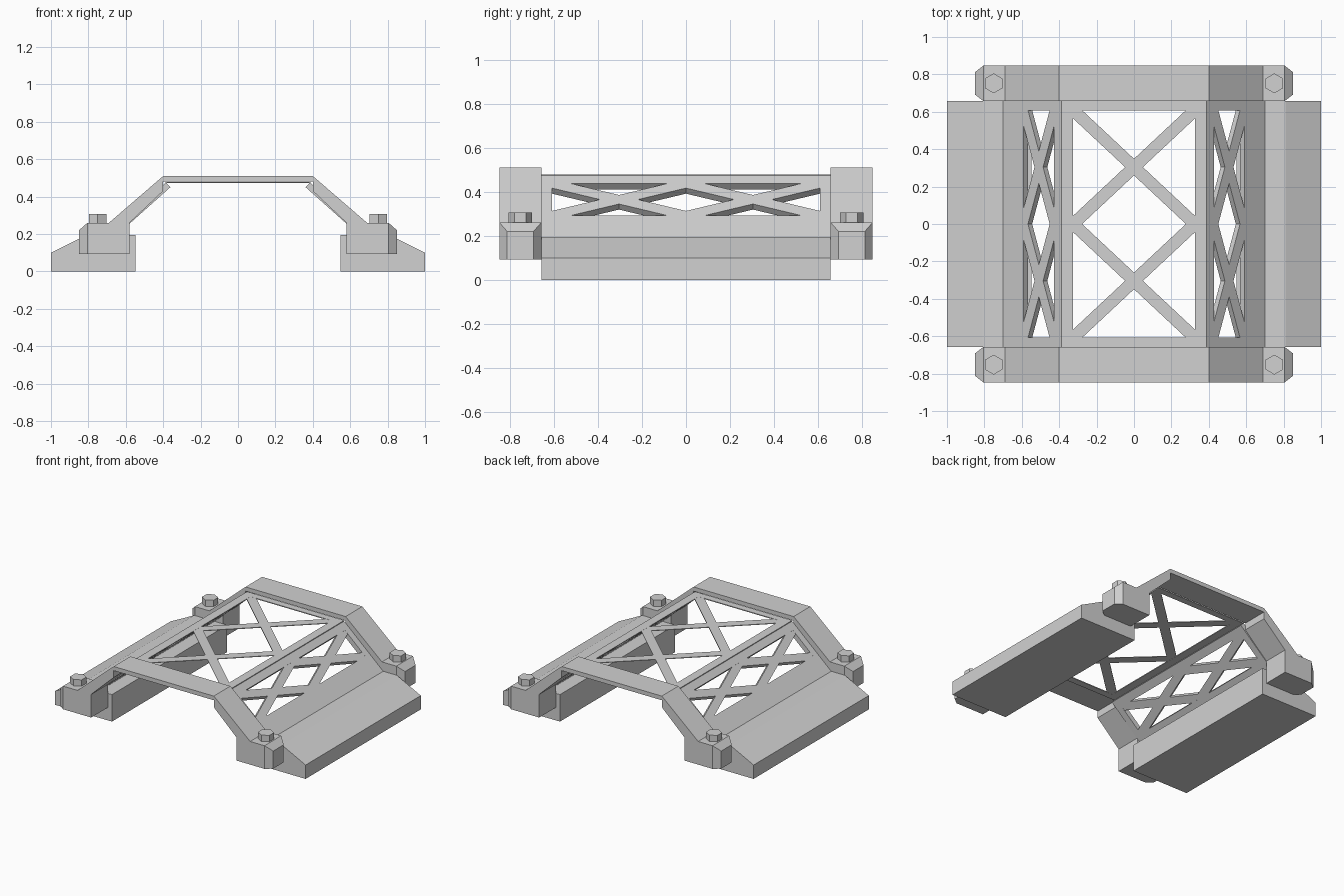
import bpy, bmesh, math
from mathutils import Vector

if "Cube" in bpy.data.objects:
    bpy.data.objects.remove(bpy.data.objects["Cube"])

steel = bpy.data.materials.new("light_grey_metal")
steel.diffuse_color = (0.64, 0.64, 0.64, 1)
steel.use_nodes = True
steel.node_tree.nodes["Principled BSDF"].inputs["Base Color"].default_value = steel.diffuse_color


def finish(name, bm, mirror=(False, False)):
    """Turn a bmesh into an object, optionally mirrored over x and y."""
    bmesh.ops.recalc_face_normals(bm, faces=bm.faces)
    me = bpy.data.meshes.new(name)
    bm.to_mesh(me)
    bm.free()
    me.materials.append(steel)
    ob = bpy.data.objects.new(name, me)
    bpy.context.collection.objects.link(ob)
    if any(mirror):
        mod = ob.modifiers.new("mirror", 'MIRROR')
        mod.use_axis = (mirror[0], mirror[1], False)
        mod.use_mirror_merge = False
    return ob


def loft(bm, ring_a, ring_b):
    """Closed solid between two matching rings of points."""
    a = [bm.verts.new(p) for p in ring_a]
    b = [bm.verts.new(p) for p in ring_b]
    bm.faces.new(a)
    bm.faces.new(b[::-1])
    n = len(a)
    for i in range(n):
        bm.faces.new((a[i], b[i], b[(i + 1) % n], a[(i + 1) % n]))


def extrude_y(name, profile, y0, y1, mirror):
    bm = bmesh.new()
    loft(bm, [(x, y0, z) for x, z in profile], [(x, y1, z) for x, z in profile])
    return finish(name, bm, mirror)


def truss(name, origin, across, normal, outer, window, thick, bar, mirror):
    """Rim with a window crossed by two X braces; long axis runs along y."""
    origin, across, normal = Vector(origin), Vector(across), Vector(normal)
    bm = bmesh.new()
    Y, W = 0.657, 0.608

    def plate(pts, inset=0.0):
        base = [origin + across * b + Vector((0, y, 0)) for b, y in pts]
        loft(bm, [p - normal * inset for p in base],
             [p - normal * (thick - inset) for p in base])

    def rect(b0, b1, y0, y1):
        plate([(b0, y0), (b1, y0), (b1, y1), (b0, y1)])

    (o0, o1), (w0, w1) = outer, window
    rect(o0, w0, -Y, Y)
    rect(w1, o1, -Y, Y)
    rect(w0, w1, W, Y)
    rect(w0, w1, -Y, -W)
    # diagonal braces, a hair thinner than the rim
    for s in (-1, 1):
        for p, q in (((w0, 0), (w1, s * W)), ((w1, 0), (w0, s * W))):
            p, q = Vector(p), Vector(q)
            d = (q - p).normalized()
            n = Vector((-d.y, d.x)) * bar / 2
            plate([p + n, q + n, q - n, p - n], 0.0006)
    return finish(name, bm, mirror)


# base rails with sloped outer shoulder
extrude_y("base_rail", [(0.547, 0), (1, 0), (1, 0.1), (0.81, 0.195), (0.547, 0.195)],
          -0.657, 0.657, (True, False))

# end arches spanning both rails, with square foot blocks
half = [(0.40, 0.51), (0.69, 0.26), (0.805, 0.26), (0.805, 0.093),
        (0.58, 0.093), (0.58, 0.26), (0.40, 0.43), (0.40, 0.48)]
extrude_y("end_arch", half + [(-x, z) for x, z in reversed(half)],
          0.657, 0.847, (False, True))

# tapered outer tips of the feet
bm = bmesh.new()
loft(bm, [(0.805, y, z) for y, z in ((0.657, 0.093), (0.847, 0.093), (0.847, 0.26), (0.657, 0.26))],
     [(0.85, y, z) for y, z in ((0.692, 0.093), (0.812, 0.093), (0.812, 0.22), (0.692, 0.22))])
finish("foot_tip", bm, (True, True))

# hexagonal bolt heads
bm = bmesh.new()
hexagon = [(0.75 + 0.053 * math.sin(i * math.pi / 3), 0.752 + 0.053 * math.cos(i * math.pi / 3))
           for i in range(6)]
loft(bm, [(x, y, 0.255) for x, y in hexagon], [(x, y, 0.306) for x, y in hexagon])
finish("hex_bolt", bm, (True, True))

# thin braced top deck
truss("top_deck", (0, 0, 0.479), (1, 0, 0), (0, 0, 1),
      (-0.388, 0.388), (-0.325, 0.325), 0.006, 0.065, (False, False))

# sloped braced side panels
low, high = Vector((0.70, 0, 0.195)), Vector((0.385, 0, 0.476))
slope = (high - low).normalized()
truss("side_panel", low, slope, (slope.z, 0, -slope.x),
      (0, (high - low).length), (0.147, 0.364), 0.035, 0.058, (True, False))
